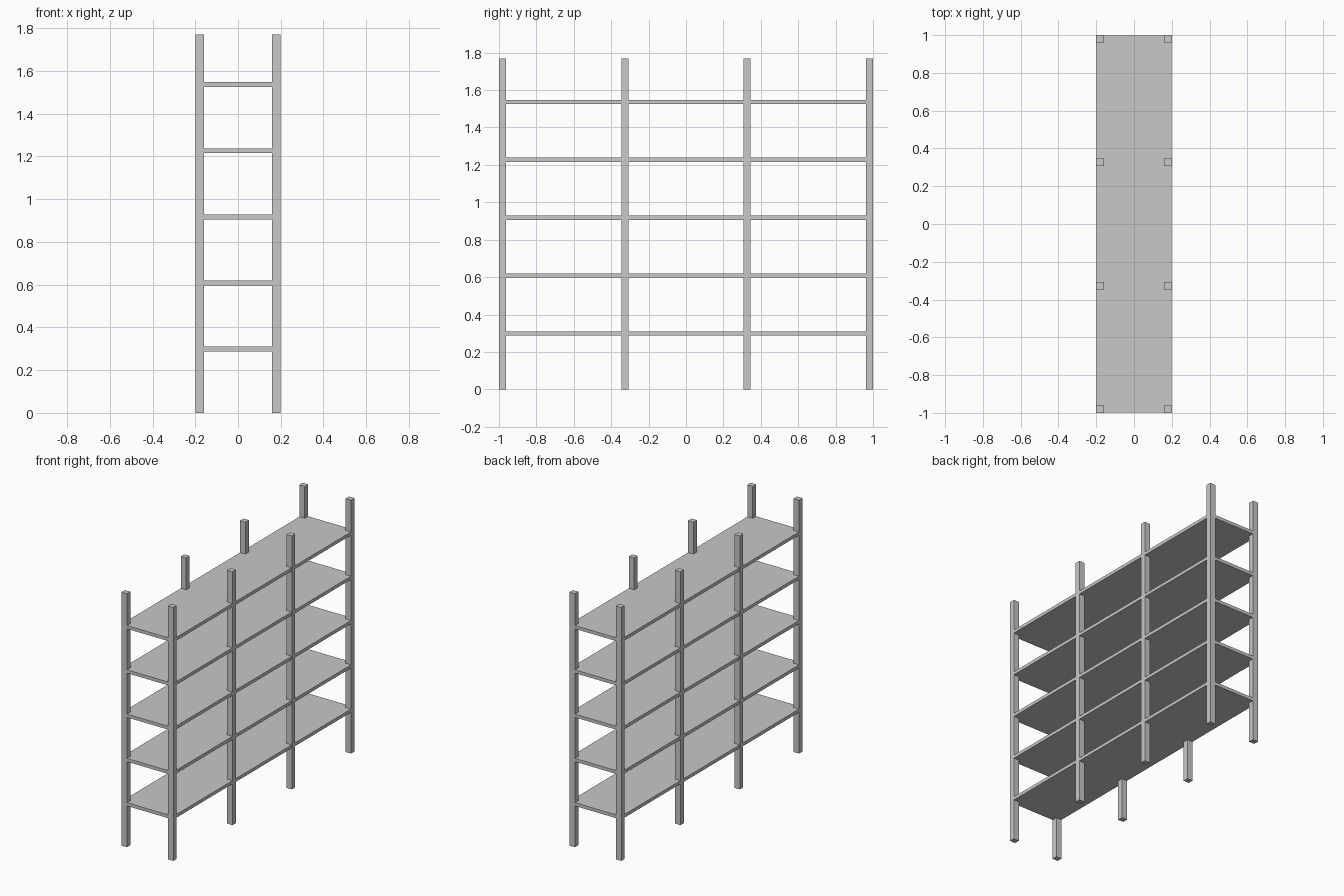
import bpy

cube = bpy.data.objects.get("Cube")
if cube:
    bpy.data.objects.remove(cube, do_unlink=True)

# Overall sizes
HALF_X, HALF_Y, HEIGHT = 0.2, 1.0, 1.77
POST_X, POST_Y = 0.042, 0.038
SHELF_THICK, FIRST_SHELF, SHELF_STEP = 0.023, 0.299, 0.3093
INSET = 0.001  # keeps shelf edges just behind the post faces

grey = bpy.data.materials.new("light_grey")
grey.use_nodes = True
colour = (0.58, 0.58, 0.58, 1)
grey.diffuse_color = colour
grey.node_tree.nodes["Principled BSDF"].inputs["Base Color"].default_value = colour


def box(name, centre, size):
    bpy.ops.mesh.primitive_cube_add(size=1, location=centre)
    obj = bpy.context.object
    obj.name = name
    obj.scale = size
    bpy.ops.object.transform_apply(location=False, rotation=False, scale=True)
    obj.data.materials.append(grey)
    return obj


# Four pairs of upright posts
post_reach = HALF_Y - POST_Y / 2
for row in range(4):
    y = -post_reach + row * 2 * post_reach / 3
    for side, sign in (("left", 1), ("right", -1)):
        box(f"{side}_post_{row + 1}",
            (sign * (HALF_X - POST_X / 2), y, HEIGHT / 2),
            (POST_X, POST_Y, HEIGHT))

# Five full-length shelf boards
for level in range(5):
    box(f"shelf_{level + 1}",
        (0, 0, FIRST_SHELF + level * SHELF_STEP),
        (2 * (HALF_X - INSET), 2 * (HALF_Y - INSET), SHELF_THICK))
